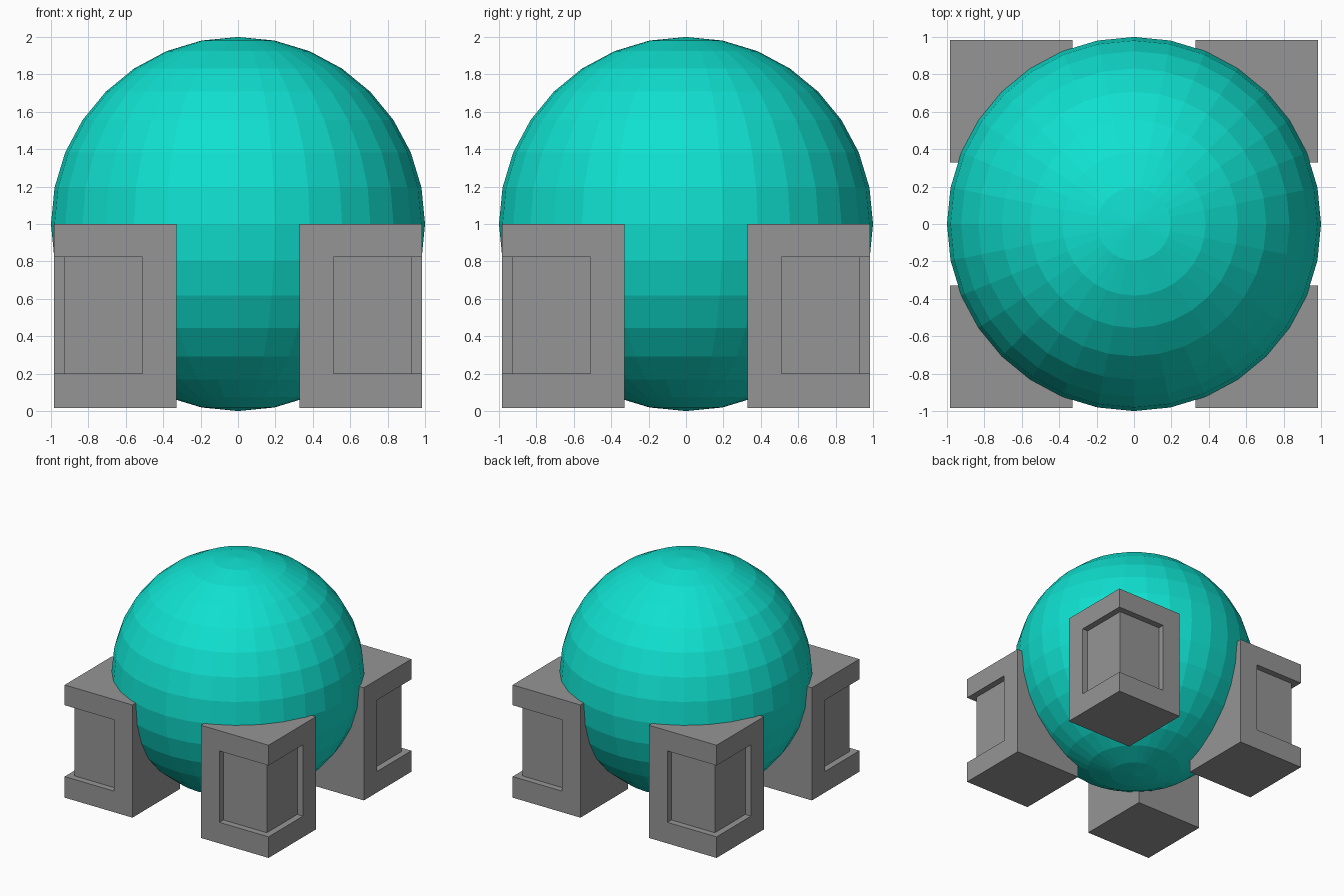
import bpy, bmesh

if "Cube" in bpy.data.objects:
    bpy.data.objects.remove(bpy.data.objects["Cube"])


def material(name, rgb):
    m = bpy.data.materials.new(name)
    m.diffuse_color = (*rgb, 1.0)
    m.use_nodes = True
    m.node_tree.nodes["Principled BSDF"].inputs["Base Color"].default_value = m.diffuse_color
    return m


def prism(name, profile, z0, z1, mat):
    """Extrude an xy outline from z0 up to z1."""
    bm = bmesh.new()
    face = bm.faces.new([bm.verts.new((x, y, z0)) for x, y in profile])
    top = bmesh.ops.extrude_face_region(bm, geom=[face])["geom"]
    bmesh.ops.translate(bm, vec=(0, 0, z1 - z0),
                        verts=[v for v in top if isinstance(v, bmesh.types.BMVert)])
    bmesh.ops.recalc_face_normals(bm, faces=bm.faces)
    me = bpy.data.meshes.new(name)
    bm.to_mesh(me)
    bm.free()
    me.materials.append(mat)
    ob = bpy.data.objects.new(name, me)
    bpy.context.collection.objects.link(ob)
    return ob


teal = material("teal", (0.005, 0.75, 0.63))
grey = material("grey", (0.30, 0.30, 0.30))

# Faceted ball
bpy.ops.mesh.primitive_uv_sphere_add(segments=32, ring_count=16, radius=1, location=(0, 0, 1))
ball = bpy.context.object
ball.name = ball.data.name = "ball"
ball.data.materials.append(teal)

# Corner foot block, with a recessed panel wrapping its outer corner
a, b = 0.33, 0.985          # inner and outer faces
p, c, e = 0.51, 0.93, 1.2   # panel side, panel floor, cutter overshoot
block = prism("corner_blocks", [(a, a), (b, a), (b, b), (a, b)], 0.016, 1.0, grey)
cutter = prism("panel_cutter", [(c, p), (e, p), (e, e), (p, e), (p, c), (c, c)],
               0.20, 0.823, grey)
cutter.hide_render = True
cutter.hide_set(True)

cut = block.modifiers.new("panel", 'BOOLEAN')
cut.operation = 'DIFFERENCE'
cut.solver = 'EXACT'
cut.object = cutter

# Repeat the block at all four corners
mirror = block.modifiers.new("four_corners", 'MIRROR')
mirror.use_axis = (True, True, False)
mirror.use_mirror_merge = False
